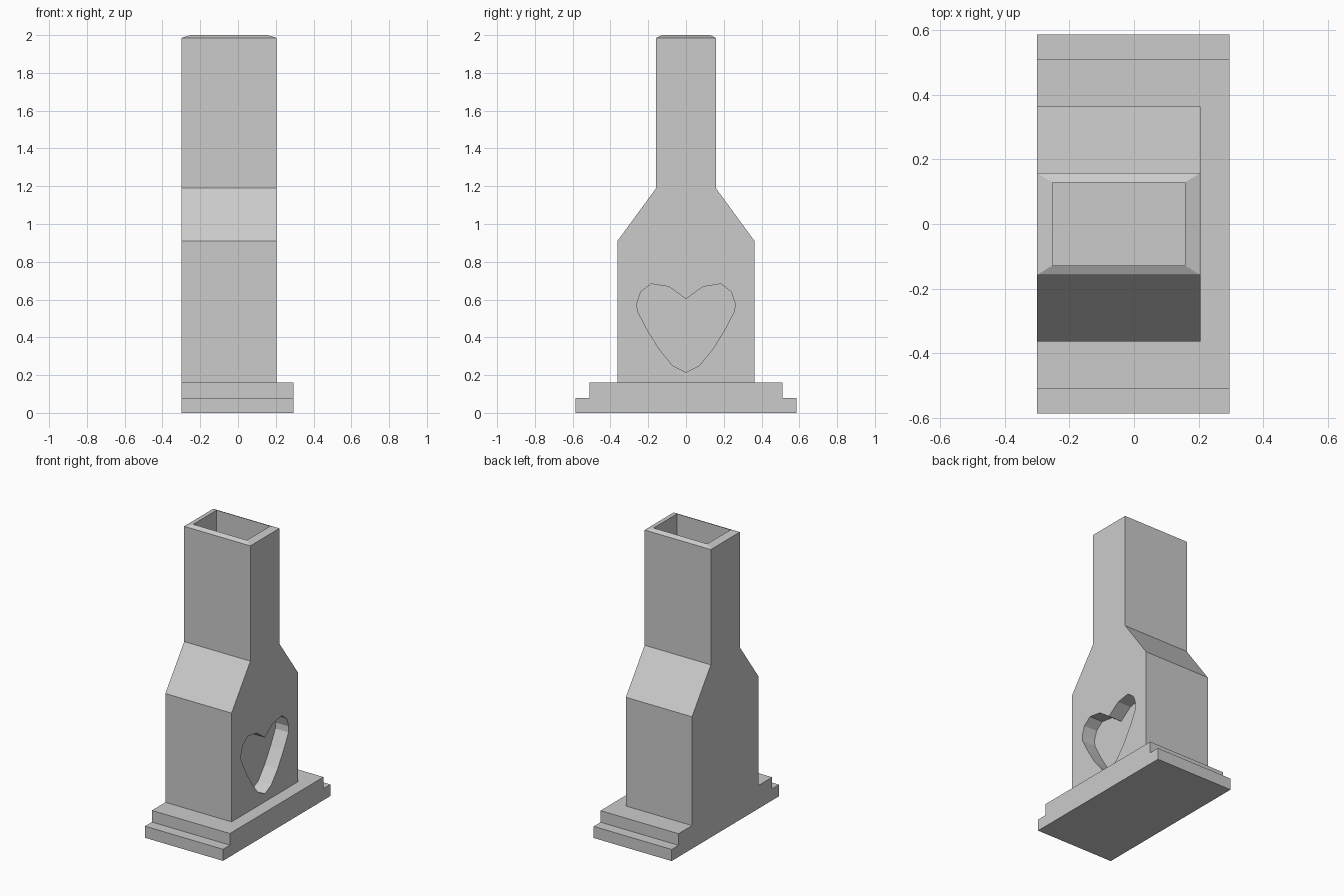
import bpy, bmesh
from mathutils import Vector

if "Cube" in bpy.data.objects:
    bpy.data.objects.remove(bpy.data.objects["Cube"])


def mirrored(half):
    """Close a right-half (y, z) profile by mirroring it across y = 0."""
    return half + [(-y, z) for y, z in reversed(half) if y > 0]


def extrude_profile(profile, x0, x1):
    """Extrude a closed (y, z) profile along x and return the bmesh."""
    bm = bmesh.new()
    face = bm.faces.new([bm.verts.new((x0, y, z)) for y, z in profile])
    ext = bmesh.ops.extrude_face_region(bm, geom=[face])
    moved = [g for g in ext["geom"] if isinstance(g, bmesh.types.BMVert)]
    bmesh.ops.translate(bm, verts=moved, vec=(x1 - x0, 0, 0))
    bmesh.ops.recalc_face_normals(bm, faces=bm.faces)
    return bm


def make_object(name, bm):
    bmesh.ops.recalc_face_normals(bm, faces=bm.faces)
    mesh = bpy.data.meshes.new(name)
    bm.to_mesh(mesh)
    bm.free()
    obj = bpy.data.objects.new(name, mesh)
    bpy.context.collection.objects.link(obj)
    return obj


def extrude_face(bm, face, offset, scale=1.0):
    """Extrude one face, move and scale it about its centre, return the cap."""
    cap = bmesh.ops.extrude_discrete_faces(bm, faces=[face])["faces"][0]
    centre = cap.calc_center_median()
    for v in cap.verts:
        d = (v.co - centre) * scale
        v.co = centre + d + Vector((0, 0, offset))
    return cap


# Stepped hearth slab
make_object("hearth_base", extrude_profile(
    mirrored([(0.585, 0), (0.585, 0.08), (0.51, 0.08), (0.51, 0.16)]), -0.3, 0.295))

# Fireplace body tapering into the flue
bm = extrude_profile(
    mirrored([(0.363, 0.16), (0.363, 0.91), (0.158, 1.19), (0.158, 1.985)]), -0.3, 0.205)

# Sloped rim and flue opening
top = max(bm.faces, key=lambda f: f.calc_center_median().z)
rim = extrude_face(bm, top, 0.015, 0.81)
extrude_face(bm, rim, -0.4)
body = make_object("chimney_body", bm)

# Heart-shaped firebox recess
heart = [(0, 0.215), (0.07, 0.25), (0.14, 0.335), (0.205, 0.44), (0.257, 0.54),
         (0.26, 0.58), (0.24, 0.64), (0.185, 0.683), (0.09, 0.668), (0, 0.603)]
cutter = make_object("heart_cutter", extrude_profile(mirrored(heart), 0.105, 0.3))
cutter.hide_render = True
cutter.display_type = 'WIRE'

cut = body.modifiers.new("heart_recess", 'BOOLEAN')
cut.operation = 'DIFFERENCE'
cut.solver = 'EXACT'
cut.object = cutter
